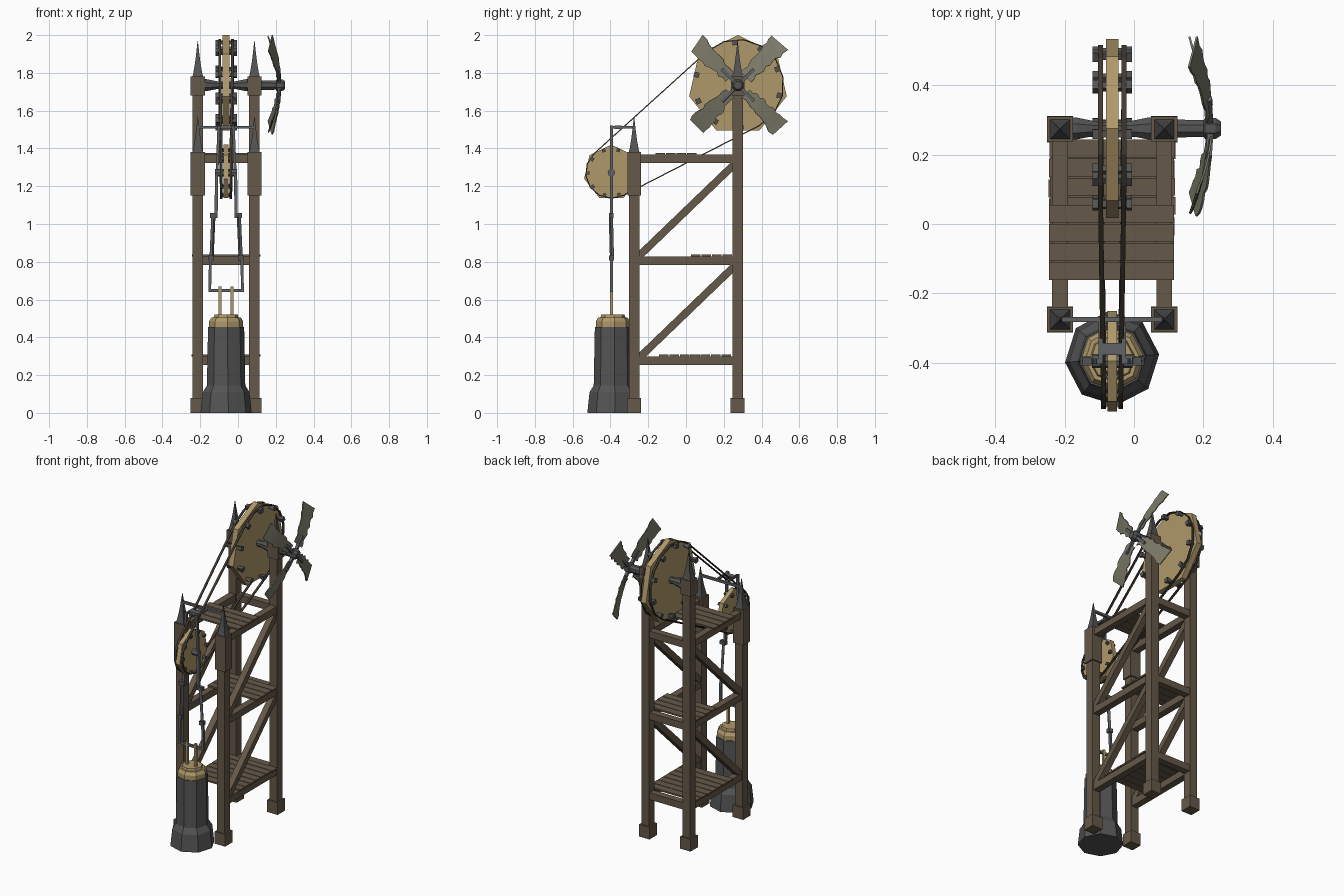
import bpy, bmesh, math, random
from mathutils import Vector, Matrix

if "Cube" in bpy.data.objects:
    bpy.data.objects.remove(bpy.data.objects["Cube"])
random.seed(4)

def mat(name, r, g, b):
    m = bpy.data.materials.new(name)
    m.diffuse_color = (r, g, b, 1)
    m.use_nodes = True
    m.node_tree.nodes["Principled BSDF"].inputs["Base Color"].default_value = m.diffuse_color
    return m

WOOD = mat("brown timber", 0.130, 0.098, 0.066)
TAN = mat("tan wheel", 0.43, 0.315, 0.145)
IRON = mat("dark iron", 0.088, 0.088, 0.090)
STEEL = mat("grey steel", 0.115, 0.122, 0.130)
BLADE = mat("olive blade", 0.20, 0.195, 0.140)
BELT = mat("dark belt", 0.055, 0.043, 0.033)

def finish(name, bm, m):
    bmesh.ops.recalc_face_normals(bm, faces=bm.faces)
    me = bpy.data.meshes.new(name)
    bm.to_mesh(me)
    bm.free()
    me.materials.append(m)
    ob = bpy.data.objects.new(name, me)
    bpy.context.collection.objects.link(ob)
    return ob

def box(name, c, s, m, rot=None):
    bm = bmesh.new()
    M = Matrix.Translation(c) @ (rot or Matrix()) @ Matrix.Diagonal((*s, 1))
    bmesh.ops.create_cube(bm, size=1, matrix=M)
    return finish(name, bm, m)

def beam(name, p, q, w, m, h=None):
    p, q = Vector(p), Vector(q)
    d = q - p
    return box(name, (p + q) / 2, (w, h or w, d.length), m,
               d.to_track_quat('Z', 'Y').to_matrix().to_4x4())

def skin(bm, rings, closed=False):
    n, k = len(rings), len(rings[0])
    for i in range(n if closed else n - 1):
        a, b = rings[i], rings[(i + 1) % n]
        for j in range(k):
            bm.faces.new((a[j], a[(j + 1) % k], b[(j + 1) % k], b[j]))
    if not closed:
        bm.faces.new(rings[0])
        bm.faces.new(rings[-1])

def lathe(name, c, profile, n, m, axis='Z', start=0.0):
    """Faceted turned part; profile = (distance along axis, radius)."""
    bm = bmesh.new()
    rings = []
    for t, r in profile:
        ring = []
        for j in range(n):
            a = math.radians(start) + 2 * math.pi * j / n
            u, v = r * math.cos(a), r * math.sin(a)
            off = (u, v, t) if axis == 'Z' else (t, u, v)
            ring.append(bm.verts.new(Vector(c) + Vector(off)))
        rings.append(ring)
    skin(bm, rings)
    return finish(name, bm, m)

CX = -0.063                       # centre plane of tower, wheels and pump
XS = {"left": CX - 0.15, "right": CX + 0.15}
FY, BY = -0.275, 0.273
BIG, SMALL = (0.275, 1.735), (-0.395, 1.272)

# Tower posts with feet, head blocks and iron spikes
for side, x in XS.items():
    for end, y, top, block in (("front", FY, 1.38, 0.23), ("back", BY, 1.78, 0.10)):
        n = f"{side}_{end}_"
        box(n + "post", (x, y, top / 2 - 0.01), (0.056, 0.056, top - 0.02), WOOD)
        box(n + "foot", (x, y, 0.04), (0.076, 0.076, 0.08), WOOD)
        box(n + "head", (x, y, top - block / 2), (0.076, 0.072, block), WOOD)
        lathe(n + "spike", (x, y, top), [(0, 0.04), (0.02, 0.033), (0.07, 0.021), (0.12, 0.012),
              (0.19, 0.001)], 4, IRON, start=45)
    # side rails and diagonal braces
    for i, z in enumerate((0.277, 0.805, 1.345)):
        beam(f"{side}_rail_{i}", (x, FY, z), (x, BY, z), 0.045, WOOD)
    for i, z in enumerate((0.28, 0.82)):
        beam(f"{side}_brace_{i}", (x, -0.26, z), (x, 0.26, z + 0.50), 0.04, WOOD)
for i, z in enumerate((0.277, 0.805, 1.345)):
    beam(f"back_crossbeam_{i}", (XS["left"], BY, z), (XS["right"], BY, z), 0.045, WOOD)

# Plank platforms
for lvl, (z, y0, count) in enumerate(((0.303, -0.145, 7), (0.834, 0.025, 4), (1.370, -0.163, 4))):
    for i in range(count):
        box(f"plank_{lvl}_{i}", (CX + random.uniform(-.003, .003), y0 + 0.055 * (i + 0.5), z),
            (0.36, 0.051, 0.010), WOOD)

# Seven-sided wheels with pegs through the rim
def wheel(name, centre, r, half, pegs, peg_r, peg_half, size, first):
    cy, cz = centre
    lathe(name, (CX, cy, cz), [(-half, r), (half, r)], 7, TAN, 'X', 90)
    for i in range(pegs):
        a = math.radians(first + 360 * i / pegs)
        y, z = cy + peg_r * math.cos(a), cz + peg_r * math.sin(a)
        rot = Matrix.Rotation(a, 4, 'X')
        box(f"{name}_peg_{i}", (CX, y, z), (peg_half * 2, size * .7, size * .7), IRON, rot)
        for s in (-1, 1):
            box(f"{name}_peg_head_{i}", (CX + s * (peg_half - .008), y, z), (.016, size, size),
                IRON, rot)

wheel("large_wheel", BIG, 0.265, 0.018, 10, 0.226, 0.057, 0.028, 94)
wheel("small_wheel", SMALL, 0.148, 0.014, 10, 0.124, 0.032, 0.018, 109)

# Drive belts, one on each face of the wheels
def belt(name, x, r1, r2, x2):
    c1, c2 = Vector(BIG), Vector(SMALL)
    d = c2 - c1
    a, b = math.atan2(d.y, d.x), math.acos((r1 - r2) / d.length)
    path = [(c1, r1, a + b + (2 * math.pi - 2 * b) * i / 8, x) for i in range(9)]
    path += [(c2, r2, a - b + 2 * b * i / 6, x2) for i in range(7)]
    bm = bmesh.new()
    rings = []
    for c, r, t, px in path:
        rings.append([bm.verts.new((px + w, c.x + (r + h) * math.cos(t), c.y + (r + h) * math.sin(t)))
                      for w, h in ((-.007, -.003), (.007, -.003), (.007, .003), (-.007, .003))])
    skin(bm, rings, True)
    finish(name, bm, BELT)

belt("left_belt", CX - 0.034, 0.242, 0.136, CX - 0.025)
belt("right_belt", CX + 0.034, 0.242, 0.136, CX + 0.025)

# Main shaft with flared bearings and propeller hub
lathe("main_shaft", (0, BIG[0], BIG[1]), [(-.19, .034), (-.165, .034), (-.105, .021), (-.02, .021),
      (.04, .034), (.065, .034), (.12, .028), (.2, .026), (.205, .033), (.235, .033), (.25, .022)],
      8, IRON, 'X', 22.5)

# Four ragged, swept-back propeller blades
for k in range(4):
    a = math.radians(45 + 90 * k)
    er, et = Vector((0, math.cos(a), math.sin(a))), Vector((0, -math.sin(a), math.cos(a)))
    base = Vector((0, *BIG))
    bm = bmesh.new()
    pairs = []
    for i in range(12):
        r = 0.06 + 0.25 * i / 11
        w = 0.032 + 0.09 * (r - 0.06)
        pair = []
        for s in (-1, 1):
            e = s * (w + random.uniform(-.009, .008))
            tip = random.uniform(-.012, .012) if i == 11 else 0
            x = 0.218 - 0.50 * r * r - 0.2 * e
            pair.append(bm.verts.new(base + er * (r + tip) + et * e + Vector((x, 0, 0))))
        pairs.append(pair)
    for p, q in zip(pairs, pairs[1:]):
        bm.faces.new((p[0], p[1], q[1], q[0]))
    ob = finish(f"blade_{k}", bm, BLADE)
    mod = ob.modifiers.new("thickness", 'SOLIDIFY')
    mod.thickness, mod.offset = 0.006, 0
    beam(f"blade_arm_{k}", base + er * .01 + Vector((.22, 0, 0)),
         base + er * .12 + Vector((.215, 0, 0)), 0.018, STEEL)

# Eight-sided pump housing and tan collar
PC = (CX, -0.387, 0)
lathe("pump_housing", PC, [(0, .136), (.11, .124), (.145, .102), (.455, .096)], 8, IRON, start=5)
lathe("pump_collar", PC, [(.455, .091), (.485, .091), (.505, .078), (.505, .066), (.52, .062)],
      8, TAN, start=5)

# Hanger holding the small wheel
sy, sz = SMALL
beam("hanger_bar", (XS["left"], FY, 1.512), (XS["right"], FY, 1.512), 0.015, STEEL)
box("hanger_plate", (CX, -0.36, 1.512), (0.075, 0.035, 0.018), STEEL)
lathe("small_axle", (CX, sy, sz), [(-.058, .02), (.058, .02)], 8, STEEL, 'X')

# Mirrored hanger arms, pump rods and jointed linkage
for side, s in (("left", -1), ("right", 1)):
    X = lambda d: CX + s * d
    beam(side + "_hanger_arm", (X(.033), FY, 1.512), (X(.033), sy - .008, 1.512), 0.013, STEEL)
    beam(side + "_hanger_drop", (X(.038), sy, 1.52), (X(.048), sy, sz), 0.015, STEEL)
    beam(side + "_upper_link", (X(.05), sy, sz), (X(.053), sy, 1.05), 0.017, STEEL)
    beam(side + "_upper_joint", (X(.045), sy, 1.045), (X(.085), sy, 1.045), 0.024, IRON)
    beam(side + "_middle_link", (X(.067), sy - .003, 1.05), (X(.077), sy + .003, .82), 0.016, STEEL)
    beam(side + "_lower_joint", (X(.064), sy, .82), (X(.092), sy, .82), 0.026, IRON)
    beam(side + "_lower_link", (X(.083), sy, .82), (X(.087), sy, .64), 0.015, STEEL)
    beam(side + "_pump_rod", (X(.032), sy, .50), (X(.032), sy, .67), 0.016, TAN)
beam("pump_crossbar", (CX - .092, sy, .648), (CX + .092, sy, .648), 0.015, STEEL)
